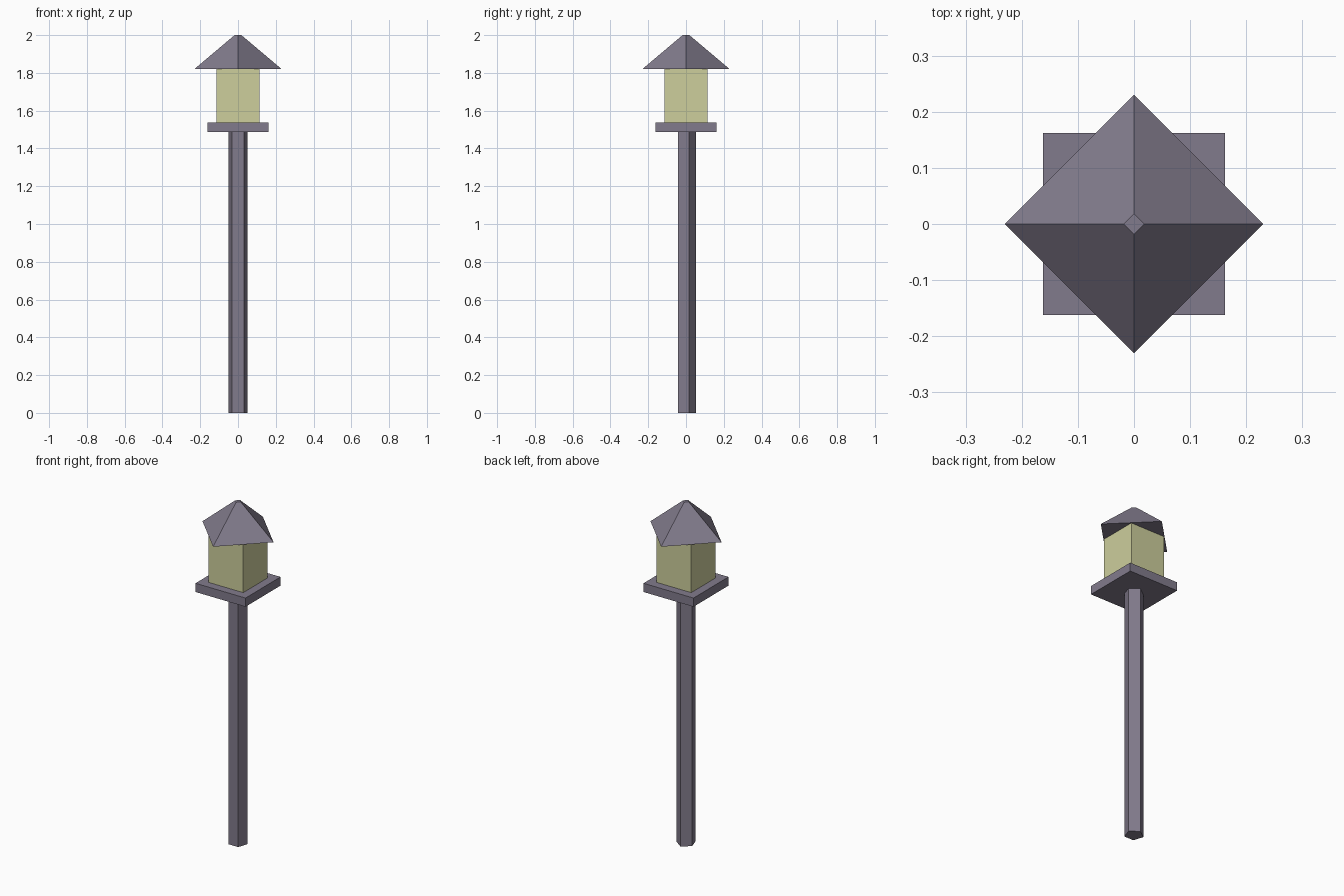
import bpy, bmesh, math

if "Cube" in bpy.data.objects:
    bpy.data.objects.remove(bpy.data.objects["Cube"])


def material(name, rgb):
    mat = bpy.data.materials.new(name)
    mat.diffuse_color = (*rgb, 1.0)
    mat.use_nodes = True
    mat.node_tree.nodes["Principled BSDF"].inputs["Base Color"].default_value = mat.diffuse_color
    return mat


metal = material("grey violet metal", (0.222, 0.198, 0.262))
glass = material("pale yellow glass", (0.61, 0.62, 0.335))


def prism(name, sides, start_deg, r_bottom, r_top, z0, z1, mat):
    """Closed, flat-faced tapered prism with its first corner at start_deg."""
    bm = bmesh.new()
    rings = []
    for r, z in ((r_bottom, z0), (r_top, z1)):
        ring = []
        for i in range(sides):
            a = math.radians(start_deg) + math.tau * i / sides
            ring.append(bm.verts.new((r * math.cos(a), r * math.sin(a), z)))
        rings.append(ring)
    low, high = rings
    bm.faces.new(low[::-1])
    bm.faces.new(high)
    for i in range(sides):
        j = (i + 1) % sides
        bm.faces.new((low[i], low[j], high[j], high[i]))
    mesh = bpy.data.meshes.new(name)
    bm.to_mesh(mesh)
    bm.free()
    mesh.materials.append(mat)
    obj = bpy.data.objects.new(name, mesh)
    bpy.context.collection.objects.link(obj)
    return obj


diag = math.sqrt(2)

# Five-sided post with one corner pointing to the back
prism("post", 5, 90, 0.053, 0.053, 0.0, 1.49, metal)
# Square plate carrying the lantern
prism("lantern_plate", 4, 45, 0.162 * diag, 0.162 * diag, 1.487, 1.538, metal)
# Glowing square lantern body
prism("lantern_glass", 4, 45, 0.113 * diag, 0.113 * diag, 1.538, 1.824, glass)
# Blunt pyramid roof, turned 45 degrees to the body
prism("roof", 4, 0, 0.23, 0.018, 1.821, 2.0, metal)
